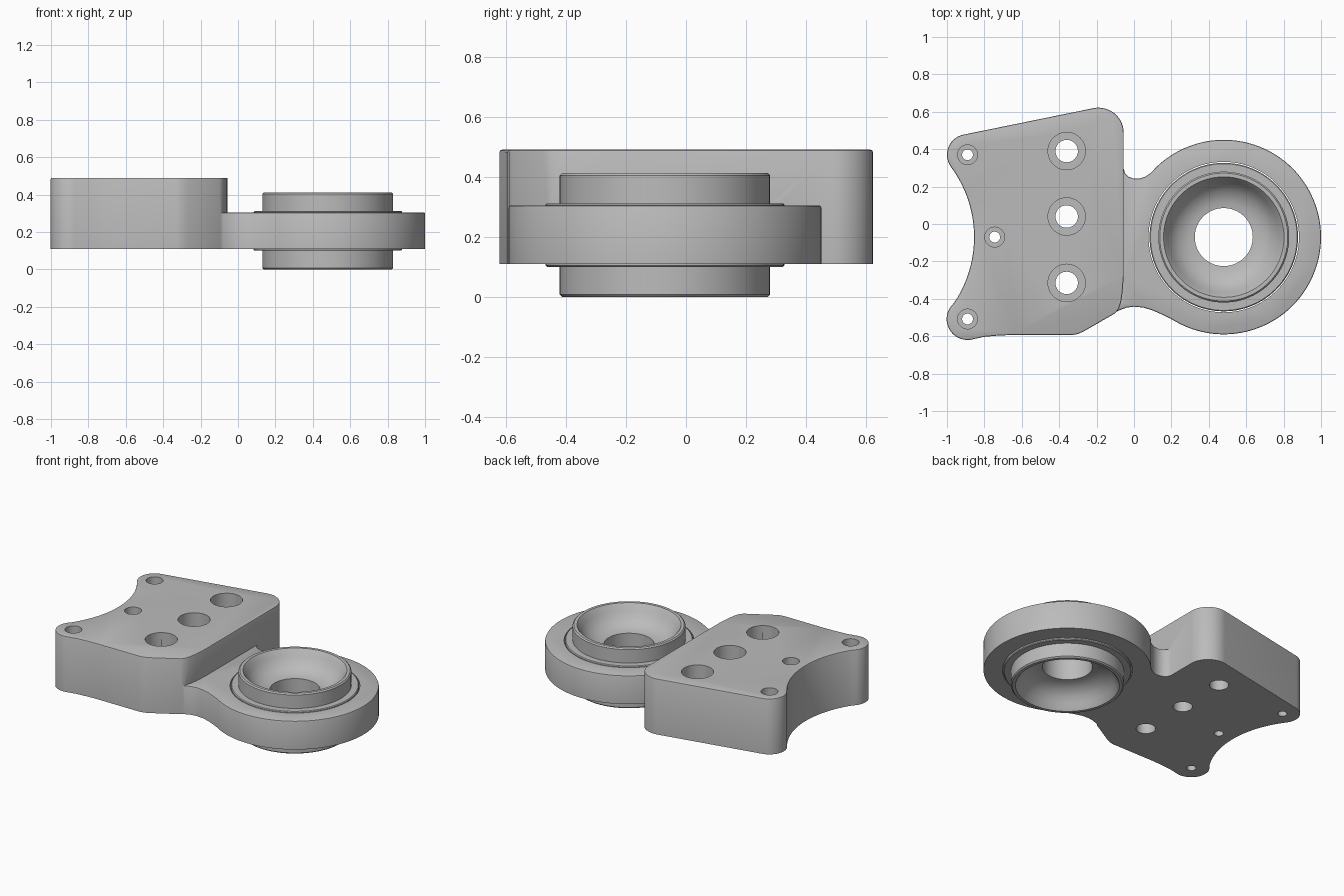
import bpy, bmesh
from math import sin, cos, pi, radians

if "Cube" in bpy.data.objects:
    bpy.data.objects.remove(bpy.data.objects["Cube"])

metal = bpy.data.materials.new("grey metal")
metal.use_nodes = True
GREY = (0.5, 0.5, 0.5, 1)
metal.diffuse_color = GREY
metal.node_tree.nodes["Principled BSDF"].inputs["Base Color"].default_value = GREY

HUB = (0.48, -0.07)
BOTTOM, ARM_TOP, BLOCK_TOP = 0.11, 0.305, 0.49


def arc(center, r, start, end, n):
    """Points on an arc, angles in degrees."""
    angles = [radians(start + (end - start) * i / n) for i in range(n + 1)]
    return [(center[0] + r * cos(a), center[1] + r * sin(a)) for a in angles]


def finish(bm, name):
    bmesh.ops.recalc_face_normals(bm, faces=bm.faces)
    mesh = bpy.data.meshes.new(name)
    bm.to_mesh(mesh)
    bm.free()
    mesh.materials.append(metal)
    obj = bpy.data.objects.new(name, mesh)
    bpy.context.collection.objects.link(obj)
    return obj


def extrude(name, outline, z0, z1, round_top=0.0):
    bm = bmesh.new()
    base = bm.faces.new([bm.verts.new((x, y, z0)) for x, y in outline])
    new = bmesh.ops.extrude_face_region(bm, geom=[base], use_keep_orig=True)["geom"]
    top = [v for v in new if isinstance(v, bmesh.types.BMVert)]
    bmesh.ops.translate(bm, verts=top, vec=(0, 0, z1 - z0))
    if round_top:
        rim = [e for e in bm.edges if all(v.co.z > z1 - 1e-5 for v in e.verts)]
        bmesh.ops.bevel(bm, geom=rim, offset=round_top, segments=2,
                        profile=0.5, affect='EDGES')
    return finish(bm, name)


def lathe(name, profile, center, n=96):
    """Revolve a closed (radius, z) loop about a vertical axis."""
    bm = bmesh.new()
    rings = [[bm.verts.new((center[0] + r * cos(2 * pi * i / n),
                            center[1] + r * sin(2 * pi * i / n), z))
              for r, z in profile] for i in range(n)]
    for i in range(n):
        a, b = rings[i], rings[(i + 1) % n]
        for j in range(len(profile)):
            k = (j + 1) % len(profile)
            bm.faces.new((a[j], b[j], b[k], a[k]))
    return finish(bm, name)


def combine(target, tool, operation):
    mod = target.modifiers.new(operation, 'BOOLEAN')
    mod.operation, mod.object, mod.solver = operation, tool, 'EXACT'
    bpy.context.view_layer.objects.active = target
    bpy.ops.object.modifier_apply(modifier=mod.name)
    bpy.data.objects.remove(tool)


def smooth(obj):
    bpy.ops.object.select_all(action='DESELECT')
    obj.select_set(True)
    bpy.context.view_layer.objects.active = obj
    bpy.ops.object.shade_smooth_by_angle(angle=radians(30))


# Thick mounting block with a scooped outer side
block_outline = (
    arc((-0.19, 0.487), 0.135, 0, 101.5, 14)
    + arc((-0.89, 0.37), 0.11, 101.5, 216.5, 14)
    + arc((-1.485, -0.07), 0.63, 36.5, -36.5, 28)[1:-1]
    + arc((-0.89, -0.508), 0.112, 143.5, 278, 16)
    + [(-0.8, -0.603), (-0.72, -0.596), (-0.64, -0.593), (-0.33, -0.593),
       (-0.3, -0.588), (-0.27, -0.575), (-0.1, -0.477), (-0.082, -0.455),
       (-0.07, -0.42), (-0.062, -0.37), (-0.055, -0.28)])
bracket = extrude("mounting_bracket", block_outline, BOTTOM, BLOCK_TOP, 0.008)

# Thin arm: neck fillets running into the round housing
arm_outline = (
    arc(HUB, 0.52, -122.5, 134, 90)
    + [(0.09, 0.273), (0.06, 0.253), (0.03, 0.243), (0.0, 0.242),
       (-0.03, 0.253), (-0.048, 0.272), (-0.06, 0.31), (-0.2, 0.2),
       (-0.2, -0.4), (-0.13, -0.488), (-0.08, -0.462), (-0.04, -0.447),
       (0.0, -0.442), (0.05, -0.447), (0.1, -0.462), (0.15, -0.484)])
arm = extrude("arm", arm_outline, BOTTOM, ARM_TOP, 0.008)
combine(bracket, arm, 'UNION')

# Housing bore
bore = extrude("bore_cutter", arc(HUB, 0.402, 0, 356.25, 95), 0, 0.6)
combine(bracket, bore, 'DIFFERENCE')

# Counterbored bolt and pin holes
bolts = [(-0.36, y, 0.1, 0.06) for y in (0.39, 0.04, -0.315)]
pins = [(-0.89, 0.37, 0.053, 0.029), (-0.745, -0.07, 0.053, 0.029),
        (-0.89, -0.508, 0.053, 0.029)]
for x, y, head, shank in bolts + pins:
    seat = BLOCK_TOP - 2 * head
    cutter = lathe("hole_cutter", [(0.0001, 0), (shank, 0), (shank, seat),
                                   (head, seat), (head, 0.6), (0.0001, 0.6)],
                   (x, y), 40)
    combine(bracket, cutter, 'DIFFERENCE')
smooth(bracket)

# Bearing: flange ring, raised collars and dished bore, same above and below
MID = 0.206
upper = [(0.155, 0.075), (0.185, 0.079), (0.215, 0.089), (0.245, 0.106),
         (0.272, 0.13), (0.295, 0.163), (0.31, 0.19), (0.322, 0.206),
         (0.342, 0.206), (0.35, 0.198), (0.35, 0.106), (0.392, 0.106),
         (0.397, 0.101)]
profile = [(r, MID + h) for r, h in upper] + [(r, MID - h) for r, h in reversed(upper)]
smooth(lathe("bearing", profile, HUB))
